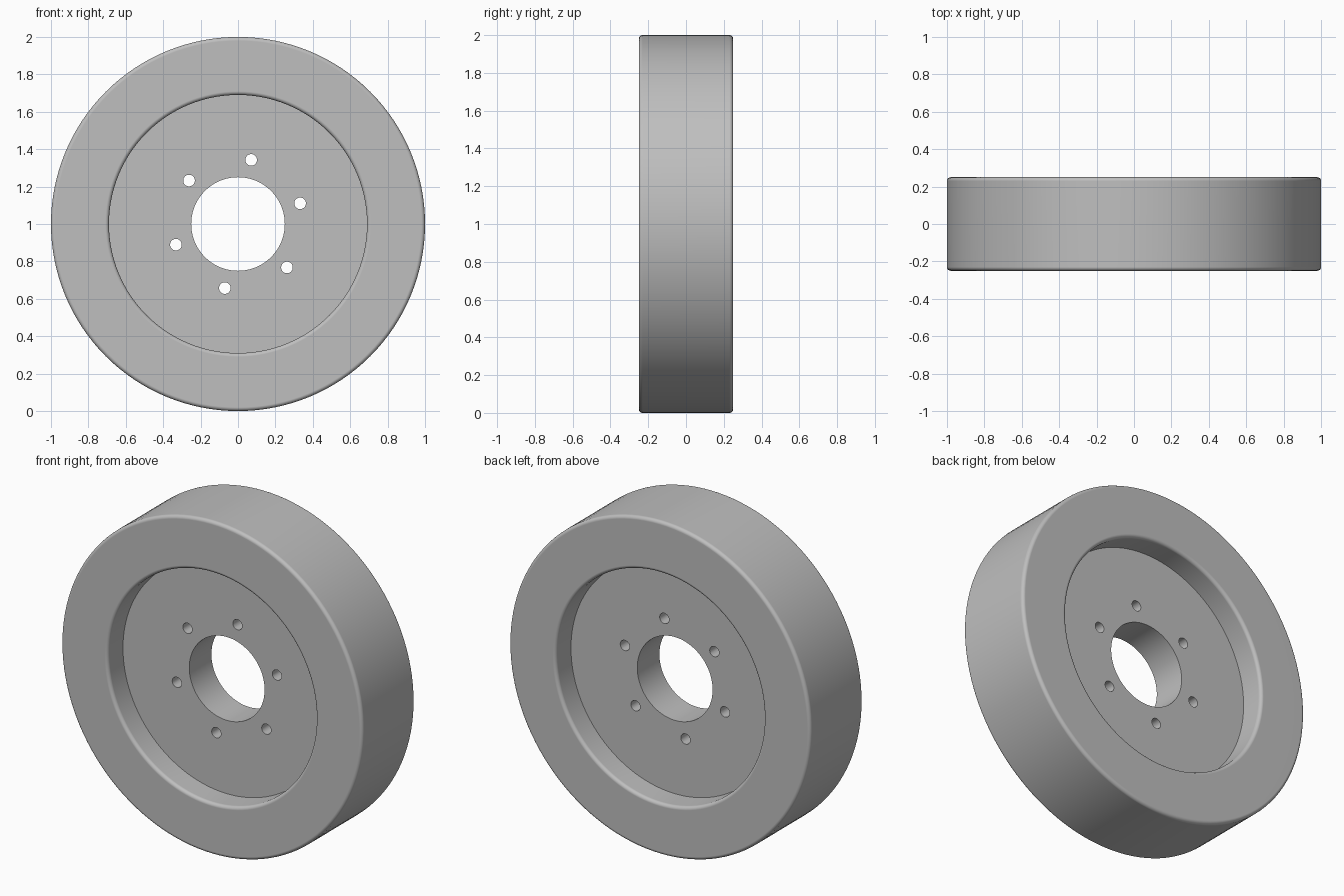
import bpy, bmesh, math
from mathutils import Matrix, Vector

cube = bpy.data.objects.get("Cube")
if cube:
    bpy.data.objects.remove(cube, do_unlink=True)

SEGMENTS = 128
OUTER, RECESS, BORE = 1.0, 0.69, 0.25
HALF_WIDTH, HALF_WEB, FILLET = 0.25, 0.105, 0.02
BOLT_CIRCLE, BOLT_RADIUS, BOLT_START = 0.35, 0.031, 18.4

# Single grey material
grey = bpy.data.materials.new("light_grey")
grey.use_nodes = True
colour = (0.52, 0.52, 0.52, 1)
grey.diffuse_color = colour
grey.node_tree.nodes["Principled BSDF"].inputs["Base Color"].default_value = colour


def arc(radius, y, start, end, steps=5):
    """Quarter fillet around a centre (radius, y) in the profile plane."""
    points = []
    for i in range(steps + 1):
        a = math.radians(start + (end - start) * i / steps)
        points.append((radius + FILLET * math.cos(a), y + FILLET * math.sin(a)))
    return points


def add_object(name, bm):
    mesh = bpy.data.meshes.new(name)
    bm.to_mesh(mesh)
    bm.free()
    obj = bpy.data.objects.new(name, mesh)
    bpy.context.collection.objects.link(obj)
    return obj


# Half profile from bore to tread, then mirrored to the other side
face = HALF_WIDTH - FILLET
half = [(BORE, HALF_WEB), (RECESS, HALF_WEB)]
half += arc(RECESS + FILLET, face, 180, 90)
half += arc(OUTER - FILLET, face, 90, 0)
profile = half + [(r, -y) for r, y in reversed(half)]

# Wheel body: closed profile spun around the axle
bm = bmesh.new()
verts = [bm.verts.new((r, y, 1)) for r, y in profile]
edges = [bm.edges.new((v, verts[(i + 1) % len(verts)])) for i, v in enumerate(verts)]
bmesh.ops.spin(bm, geom=verts + edges, cent=(0, 0, 1), axis=(0, 1, 0),
               angle=math.tau, steps=SEGMENTS)
bmesh.ops.remove_doubles(bm, verts=bm.verts, dist=0.0001)
bmesh.ops.recalc_face_normals(bm, faces=bm.faces)
wheel = add_object("wheel_body", bm)
wheel.data.materials.append(grey)

# Bolt hole cutters
bm = bmesh.new()
for i in range(6):
    a = math.radians(BOLT_START + 60 * i)
    centre = Vector((BOLT_CIRCLE * math.cos(a), 0, 1 + BOLT_CIRCLE * math.sin(a)))
    bmesh.ops.create_cone(bm, cap_ends=True, segments=32, radius1=BOLT_RADIUS,
                          radius2=BOLT_RADIUS, depth=HALF_WIDTH * 2,
                          matrix=Matrix.Translation(centre) @ Matrix.Rotation(math.pi / 2, 4, "X"))
cutter = add_object("bolt_hole_cutter", bm)
cutter.data.materials.append(grey)
cutter.hide_render = True

# Cut the holes, then discard the cutter
bpy.ops.object.select_all(action="DESELECT")
wheel.select_set(True)
bpy.context.view_layer.objects.active = wheel
cut = wheel.modifiers.new("bolt_holes", "BOOLEAN")
cut.operation = "DIFFERENCE"
cut.solver = "EXACT"
cut.object = cutter
bpy.ops.object.modifier_apply(modifier=cut.name)
bpy.data.objects.remove(cutter, do_unlink=True)

# Smooth curved surfaces while keeping flats clean and edges crisp
bpy.ops.object.shade_smooth_by_angle(angle=math.radians(30))
normals = wheel.modifiers.new("clean_normals", "WEIGHTED_NORMAL")
normals.keep_sharp = True
